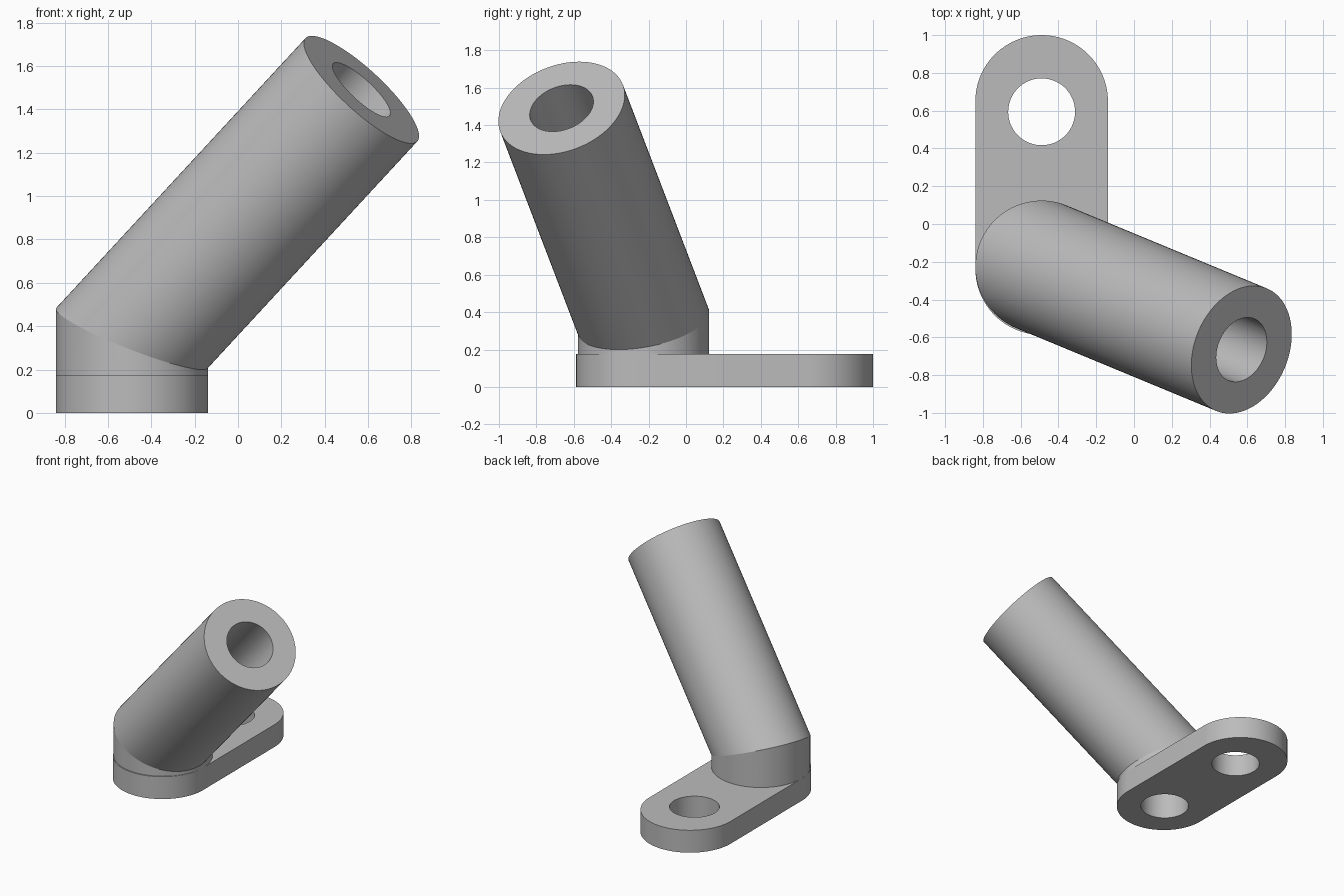
import bpy, bmesh
from math import sin, cos, tan, pi, radians
from mathutils import Vector

cube = bpy.data.objects.get("Cube")
if cube:
    bpy.data.objects.remove(cube, do_unlink=True)

SEG = 96
R, BORE = 0.351, 0.177          # outer and bore radius
PLATE_H = 0.175
CX = -0.489                     # shared x of plate and collar
ELBOW = Vector((CX, -0.227, 0.345))
TUBE_LEN = 1.62

grey = bpy.data.materials.new("plain grey")
grey.use_nodes = True
colour = (0.5, 0.5, 0.5, 1)
grey.diffuse_color = colour
grey.node_tree.nodes["Principled BSDF"].inputs["Base Color"].default_value = colour


def finish(name, bm):
    bmesh.ops.recalc_face_normals(bm, faces=bm.faces)
    mesh = bpy.data.meshes.new(name)
    bm.to_mesh(mesh)
    bm.free()
    obj = bpy.data.objects.new(name, mesh)
    bpy.context.collection.objects.link(obj)
    mesh.materials.append(grey)
    return obj


def shade(obj):
    bpy.ops.object.select_all(action="DESELECT")
    obj.select_set(True)
    bpy.context.view_layer.objects.active = obj
    bpy.ops.object.shade_smooth_by_angle(angle=radians(20))


def prism(name, outline, z0, z1):
    bm = bmesh.new()
    face = bm.faces.new([bm.verts.new((x, y, z0)) for x, y in outline])
    top = bmesh.ops.extrude_face_region(bm, geom=[face])["geom"]
    bmesh.ops.translate(bm, vec=(0, 0, z1 - z0),
                        verts=[v for v in top if isinstance(v, bmesh.types.BMVert)])
    return finish(name, bm)


def arc(cy, r, start, sweep, n):
    return [(CX + r * cos(start + sweep * i / n), cy + r * sin(start + sweep * i / n))
            for i in range(n + 1)]


# Base plate: rounded slot with two through holes
half = SEG // 2
plate = prism("base_plate",
              arc(1 - R, R, 0, pi, half) + arc(-0.236, R, pi, pi, half), 0, PLATE_H)
for label, cy in (("rear", 0.594), ("front", ELBOW.y)):
    cutter = prism(label + "_hole_cutter", arc(cy, BORE, 0, 2 * pi, SEG)[:-1], -0.1, 0.3)
    cutter.hide_render = True
    cutter.hide_set(True)
    mod = plate.modifiers.new(label + "_hole", "BOOLEAN")
    mod.operation, mod.solver, mod.object = "DIFFERENCE", "EXACT", cutter
    bpy.ops.object.select_all(action="DESELECT")
    bpy.context.view_layer.objects.active = plate
    bpy.ops.object.modifier_apply(modifier=mod.name)
    bpy.data.objects.remove(cutter, do_unlink=True)
shade(plate)

# Mitred pipe: short upright collar, then a long tube leaning 45 degrees
azimuth, tilt = radians(-22.5), radians(45)
heading = Vector((cos(azimuth), sin(azimuth), 0))
side = Vector((-sin(azimuth), cos(azimuth), 0))
up = Vector((0, 0, 1))
axis = heading * sin(tilt) + up * cos(tilt)
across = heading * cos(tilt) - up * sin(tilt)


def pipe_rings(bm, r):
    rings = [[], [], []]
    for i in range(SEG):
        a = 2 * pi * i / SEG
        u, v = r * cos(a), r * sin(a)
        flat = heading * u + side * v
        base = Vector((ELBOW.x, ELBOW.y, PLATE_H))
        points = (base + flat,
                  ELBOW + flat - up * (u * tan(tilt / 2)),
                  ELBOW + axis * TUBE_LEN + across * u + side * v)
        for ring, p in zip(rings, points):
            ring.append(bm.verts.new(p))
    return rings


bm = bmesh.new()
outer, inner = pipe_rings(bm, R), pipe_rings(bm, BORE)
loop = outer + inner[::-1]
for k, ring in enumerate(loop):
    nxt = loop[(k + 1) % len(loop)]
    for i in range(SEG):
        j = (i + 1) % SEG
        bm.faces.new((ring[i], ring[j], nxt[j], nxt[i]))
mitre = [bm.edges.get((ring[i], ring[i - 1]))
         for ring in (outer[1], inner[1]) for i in range(SEG)]
bm.edges.index_update()
mitre_ids = [e.index for e in mitre]
pipe = finish("angled_tube", bm)
shade(pipe)
# Keep the mitre crease crisp all the way round
for i in mitre_ids:
    pipe.data.edges[i].use_edge_sharp = True
